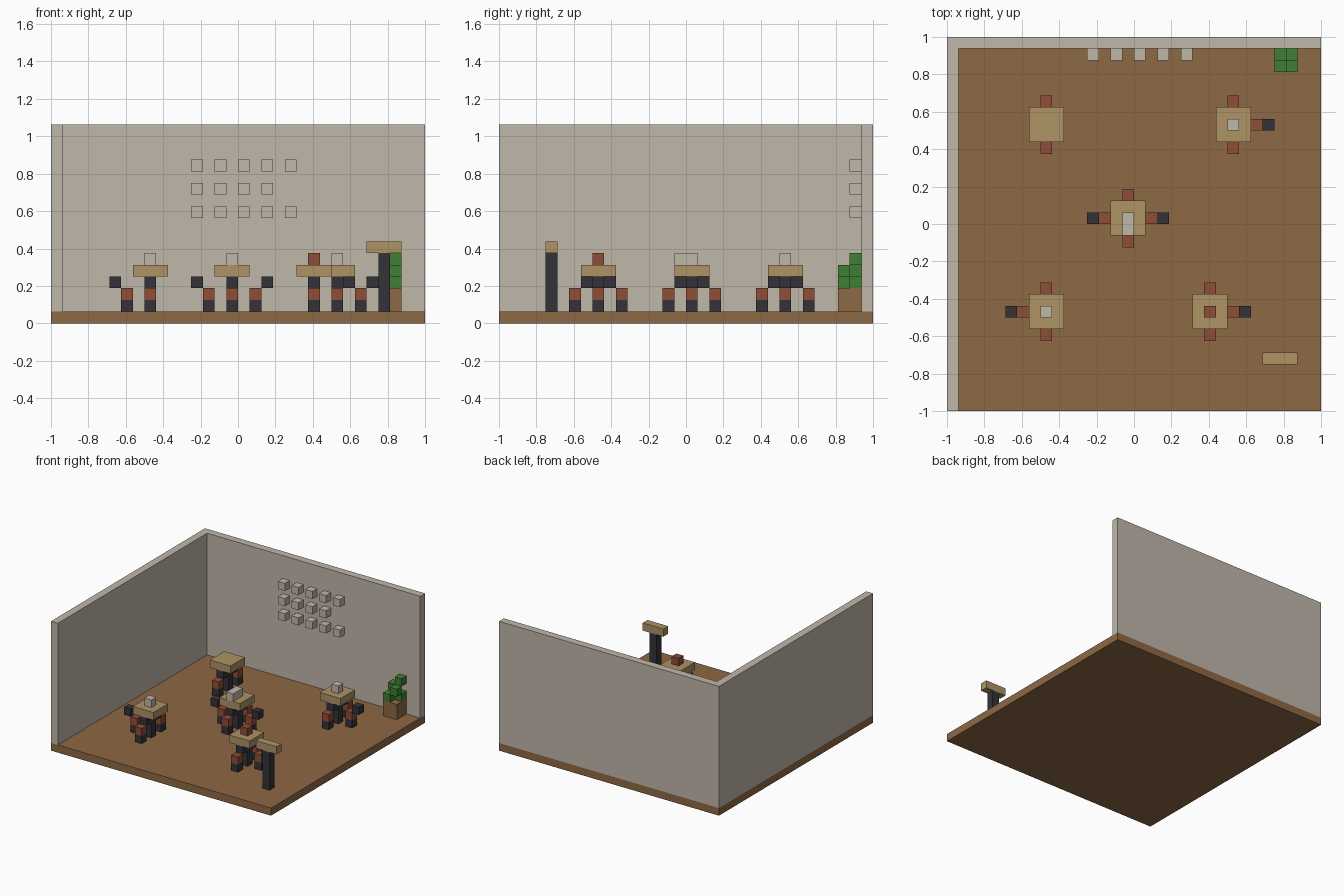
import bpy
import bmesh
from mathutils import Vector

cube = bpy.data.objects.get("Cube")
if cube:
    bpy.data.objects.remove(cube, do_unlink=True)

U = 0.0625  # one grid cell; the room is 32 x 32 cells


def material(name, rgb):
    m = bpy.data.materials.new(name)
    m.use_nodes = True
    m.diffuse_color = (*rgb, 1)
    m.node_tree.nodes["Principled BSDF"].inputs["Base Color"].default_value = (*rgb, 1)
    return m


PLASTER = material("warm_grey", (0.527, 0.474, 0.402))
WOOD = material("brown_wood", (0.270, 0.138, 0.058))
TABLE = material("pale_wood", (0.423, 0.292, 0.130))
DARK = material("charcoal", (0.034, 0.032, 0.040))
RED = material("brick_red", (0.275, 0.074, 0.037))
GREEN = material("leaf_green", (0.050, 0.216, 0.034))


def boxes(name, mat, items):
    """One object from boxes given as (cell corner, size in cells)."""
    bm = bmesh.new()
    for corner, size in items:
        verts = bmesh.ops.create_cube(bm, size=1)["verts"]
        for v in verts:
            cell = [corner[k] + (v.co[k] + 0.5) * size[k] for k in range(3)]
            v.co = Vector((cell[0] * U - 1, cell[1] * U - 1, cell[2] * U))
    mesh = bpy.data.meshes.new(name)
    bm.to_mesh(mesh)
    bm.free()
    mesh.materials.append(mat)
    obj = bpy.data.objects.new(name, mesh)
    bpy.context.collection.objects.link(obj)
    return obj


def box(name, mat, corner, size=(1, 1, 1)):
    return boxes(name, mat, [(corner, size)])


# Room shell
box("floor", WOOD, (0, 0, 0), (32, 32, 1))
box("left_side_wall", PLASTER, (0, 0, 1), (1, 32, 16))
box("back_wall", PLASTER, (1, 31, 1), (31, 1, 16))

# Wall blocks: three rows, the middle one shorter
for row, (z, count) in enumerate([(9, 5), (11, 4), (13, 5)]):
    boxes(f"wall_blocks_row_{row + 1}", PLASTER,
          [((12 + 2 * i, 30, z), (1, 1, 1)) for i in range(count)])


def chair(name, x, y, back_x, back_y):
    box(name + "_leg", DARK, (x, y, 1))
    box(name + "_seat", RED, (x, y, 2))
    box(name + "_back", DARK, (back_x, back_y, 3))


def table_set(name, x, y, sides):
    """Table with front and rear chairs, plus side chairs facing it."""
    box(name + "_pedestal", DARK, (x, y, 1), (1, 1, 3))
    box(name + "_top", TABLE, (x - 1, y - 1, 4), (3, 3, 1))
    for label, s in (("front", -1), ("rear", 1)):
        chair(f"{name}_{label}_chair", x, y + 2 * s, x, y + s)
    for s in sides:
        label = "left" if s > 0 else "right"
        chair(f"{name}_{label}_chair", x + 2 * s, y, x + 3 * s, y)


# Tables with their chairs
table_set("front_right_table", 8, 8, [-1])
table_set("front_left_table", 22, 8, [1])
table_set("middle_table", 15, 16, [-1, 1])
table_set("rear_right_table", 8, 24, [])
table_set("rear_left_table", 24, 24, [1])

# Objects on the tables
box("front_right_table_cup", PLASTER, (8, 8, 5))
box("front_left_table_box", RED, (22, 8, 5))
box("middle_table_dish", PLASTER, (15, 15, 5), (1, 2, 1))
box("rear_left_table_cup", PLASTER, (24, 24, 5))

# Host stand
box("stand_post", DARK, (28, 4, 1), (1, 1, 5))
box("stand_top", TABLE, (27, 4, 6), (3, 1, 1))

# Potted plant: leaves alternate in a checkerboard
box("plant_pot", WOOD, (28, 29, 1), (2, 2, 2))
leaves = [(x, y, z) for x in (28, 29) for y in (29, 30) for z in (3, 4)
          if (x + y + z) % 2 == 0] + [(29, 30, 5)]
boxes("plant_leaves", GREEN, [(c, (1, 1, 1)) for c in leaves])
